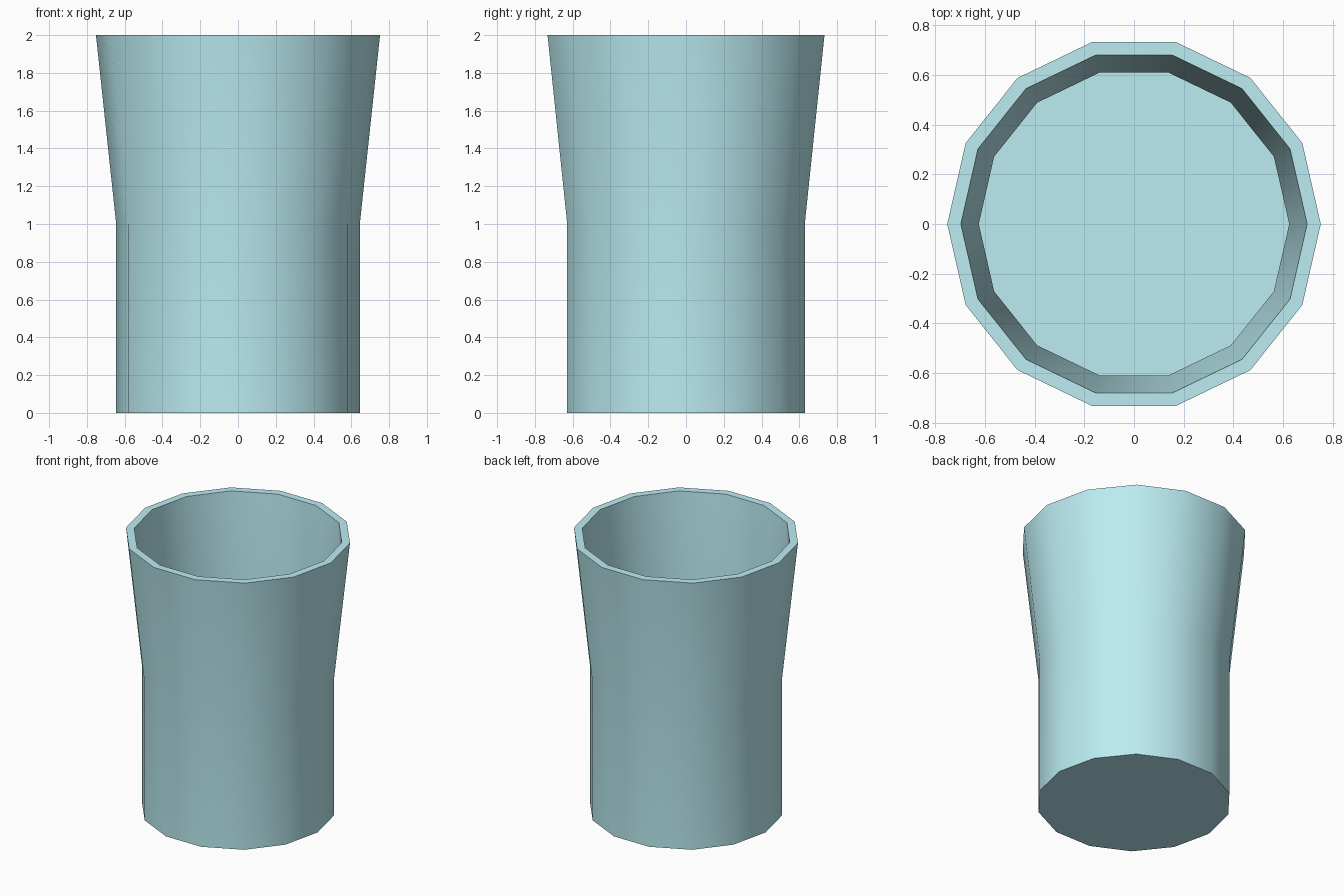
import bpy, bmesh, math

if "Cube" in bpy.data.objects:
    bpy.data.objects.remove(bpy.data.objects["Cube"])

SIDES = 14

# Cup profile (radius, z): outer wall up, over the rim, down the inner wall
profile = [(0.645, 0.0), (0.645, 1.0), (0.752, 2.0),
           (0.697, 2.0), (0.625, 1.0), (0.625, 0.04)]

bm = bmesh.new()
rings = []
for r, z in profile:
    rings.append([bm.verts.new((r * math.cos(2 * math.pi * i / SIDES),
                                r * math.sin(2 * math.pi * i / SIDES), z))
                  for i in range(SIDES)])

# Walls and rim
for a, b in zip(rings, rings[1:]):
    for i in range(SIDES):
        j = (i + 1) % SIDES
        bm.faces.new((a[i], a[j], b[j], b[i]))

# Underside and inner floor
bm.faces.new(rings[0][::-1])
bm.faces.new(rings[-1])
bmesh.ops.recalc_face_normals(bm, faces=bm.faces)

mesh = bpy.data.meshes.new("cup")
bm.to_mesh(mesh)
bm.free()
cup = bpy.data.objects.new("cup", mesh)
bpy.context.collection.objects.link(cup)

# Light teal glass colour
mat = bpy.data.materials.new("light_teal")
mat.diffuse_color = (0.5, 0.84, 0.89, 1)
mat.use_nodes = True
mat.node_tree.nodes["Principled BSDF"].inputs["Base Color"].default_value = mat.diffuse_color
mesh.materials.append(mat)

# Smooth round walls, sharp rim and base
bpy.context.view_layer.objects.active = cup
cup.select_set(True)
bpy.ops.object.shade_smooth_by_angle(angle=math.radians(35))
